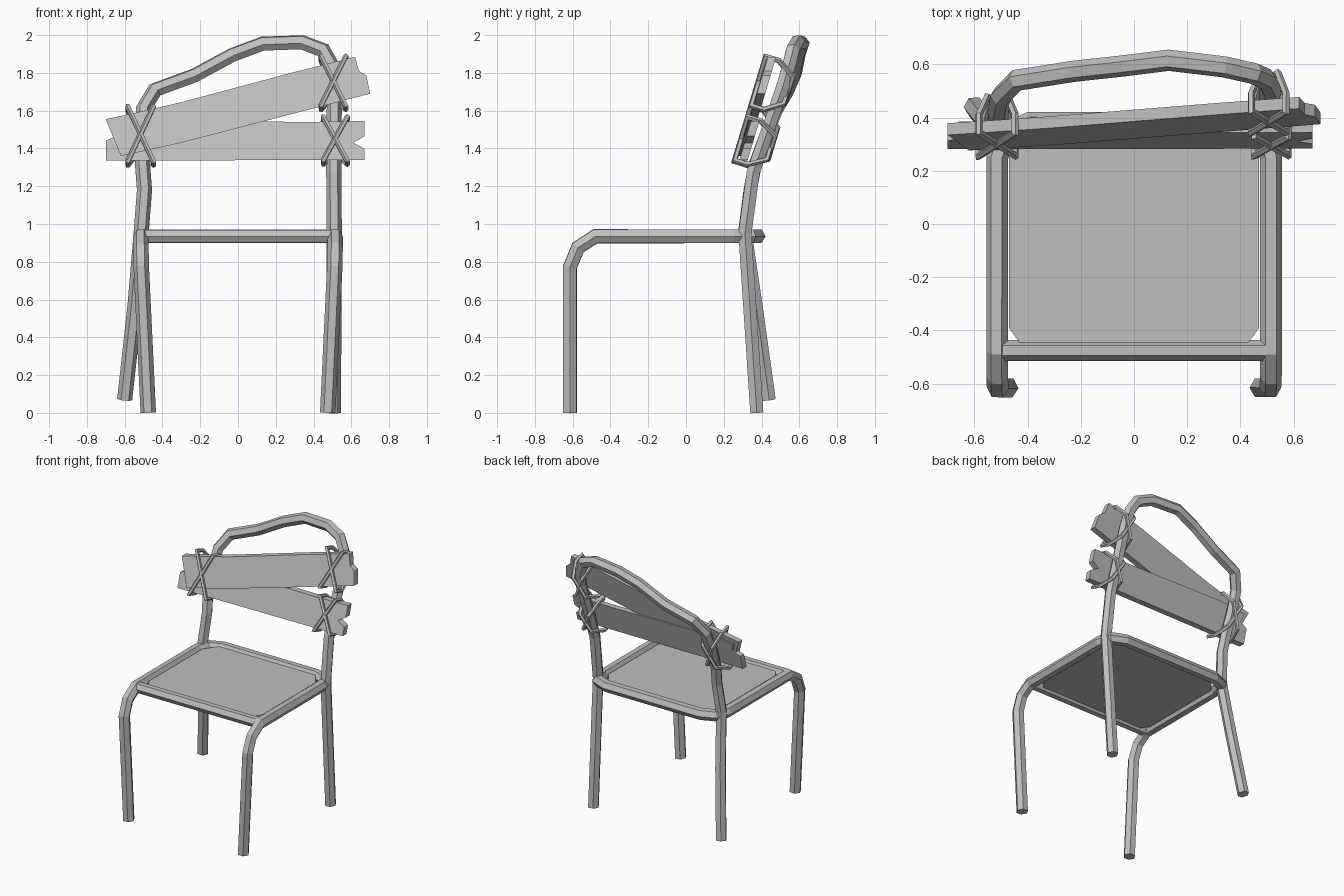
import bpy, bmesh
from math import cos, sin, pi
from mathutils import Vector

cube = bpy.data.objects.get("Cube")
if cube:
    bpy.data.objects.remove(cube)

grey = bpy.data.materials.new("worn grey")
grey.use_nodes = True
colour = (0.52, 0.52, 0.52, 1)
grey.diffuse_color = colour
grey.node_tree.nodes["Principled BSDF"].inputs["Base Color"].default_value = colour


def finish(name, bm):
    bmesh.ops.recalc_face_normals(bm, faces=bm.faces)
    mesh = bpy.data.meshes.new(name)
    bm.to_mesh(mesh)
    bm.free()
    mesh.materials.append(grey)
    obj = bpy.data.objects.new(name, mesh)
    bpy.context.scene.collection.objects.link(obj)
    return obj


def tube(name, points, radius, sides=6, start=(1, 0, 0), closed=False):
    """Sweep a faceted ring along a path, mitred at each bend."""
    pts = [Vector(p) for p in points]
    n = len(pts)
    bm = bmesh.new()
    rings = []
    u = Vector(start)
    for i, p in enumerate(pts):
        before = (p - pts[i - 1]).normalized() if i or closed else None
        after = (pts[(i + 1) % n] - p).normalized() if i < n - 1 or closed else before
        before = before or after
        t = (before + after).normalized()
        u = (u - t * u.dot(t)).normalized()
        v = t.cross(u)
        bend = after - before
        stretch = min(1 / max(t.dot(after), 0.5), 1.4) - 1
        ring = []
        for k in range(sides):
            a = 2 * pi * k / sides
            off = (u * cos(a) + v * sin(a)) * radius
            if bend.length > 0.01:
                axis = bend.normalized()
                off += axis * off.dot(axis) * stretch
            ring.append(bm.verts.new(p + off))
        rings.append(ring)
    for i in range(n if closed else n - 1):
        a, b = rings[i], rings[(i + 1) % n]
        for k in range(sides):
            j = (k + 1) % sides
            bm.faces.new((a[k], a[j], b[j], b[k]))
    if not closed:
        bm.faces.new(rings[0])
        bm.faces.new(rings[-1])
    return finish(name, bm)


def slab(name, outline, thickness):
    """Extrude a flat outline by a thickness vector, centred on the outline."""
    half = Vector(thickness) / 2
    bm = bmesh.new()
    face = bm.faces.new([bm.verts.new(Vector(p) - half) for p in outline])
    new = bmesh.ops.extrude_face_region(bm, geom=[face])["geom"]
    bmesh.ops.translate(bm, vec=half * 2,
                        verts=[g for g in new if isinstance(g, bmesh.types.BMVert)])
    return finish(name, bm)


# Front legs, side rails and back rail bent from a single pipe
half_frame = [(0.475, -0.615, 0), (0.512, -0.615, 0.77), (0.514, -0.572, 0.875),
              (0.514, -0.48, 0.935), (0.514, 0.25, 0.935), (0.485, 0.34, 0.935),
              (0.39, 0.38, 0.935)]
tube("seat_frame", half_frame + [(-x, y, z) for x, y, z in reversed(half_frame)], 0.041)
tube("front_rail", [(-0.5, -0.475, 0.935), (0.5, -0.475, 0.935)], 0.039, start=(0, 1, 0))

# Seat panel with clipped corners
corners = [(0.47, -0.39), (0.43, -0.445), (-0.43, -0.445), (-0.47, -0.39),
           (-0.47, 0.25), (-0.4, 0.345), (0.4, 0.345), (0.47, 0.25)]
slab("seat", [(x, y, 0.935) for x, y in corners], (0, 0, 0.035))

# Back legs and top arch bent from a single pipe, one leg buckled outward
tube("back_frame", [
    (0.505, 0.375, 0), (0.51, 0.312, 0.95), (0.507, 0.355, 1.27), (0.507, 0.42, 1.46),
    (0.512, 0.51, 1.72), (0.495, 0.545, 1.84), (0.45, 0.565, 1.92), (0.34, 0.59, 1.962),
    (0.13, 0.615, 1.955), (-0.03, 0.595, 1.895), (-0.23, 0.573, 1.787),
    (-0.44, 0.54, 1.71), (-0.5, 0.48, 1.61), (-0.51, 0.42, 1.46), (-0.505, 0.365, 1.31),
    (-0.495, 0.34, 1.18), (-0.512, 0.312, 0.96), (-0.545, 0.37, 0.57),
    (-0.6, 0.44, 0.07)], 0.04)

# Broken planks leaning with the back
LEAN = 0.3


def plank(name, outline, y):
    slab(name, [(x, y + LEAN * (z - 1.44), z) for x, z in outline], (0, 0.044, 0))


plank("lower_plank", [(-0.7, 1.335), (0.67, 1.34), (0.67, 1.4), (0.61, 1.43), (0.67, 1.465),
                      (0.67, 1.545), (0.35, 1.54), (-0.45, 1.55), (-0.66, 1.53),
                      (-0.64, 1.47), (-0.7, 1.44)], 0.335)
plank("upper_plank", [(-0.62, 1.36), (-0.3, 1.43), (0.45, 1.625), (0.7, 1.69), (0.68, 1.785),
                      (0.64, 1.81), (0.62, 1.885), (0.3, 1.805), (-0.3, 1.645),
                      (-0.47, 1.605), (-0.7, 1.555)], 0.322)


# Crossed rope bindings round each plank and post
def binding(name, x, z, dx, h):
    loop = [(-1, -0.038), (1, -0.038), (1, 0.03), (0.55, 0.12), (-0.55, 0.12), (-1, 0.03)]
    y = 0.33 + LEAN * (z - 1.44)
    for side, label in ((1, "a"), (-1, "b")):
        grow = 1 + 0.03 * side
        pts = [(x + side * dx * s, y + n * grow + LEAN * h * s, z + h * s - LEAN * n)
               for s, n in loop]
        normal = (Vector(pts[1]) - Vector(pts[0])).cross(Vector(pts[2]) - Vector(pts[1]))
        tube(f"{name}_{label}", pts, 0.014, sides=5, start=normal.normalized(), closed=True)


binding("left_lashing_right_side", -0.515, 1.465, 0.068, 0.145)
binding("lower_lashing", 0.515, 1.44, 0.063, 0.115)
binding("upper_lashing", 0.505, 1.745, 0.065, 0.13)
